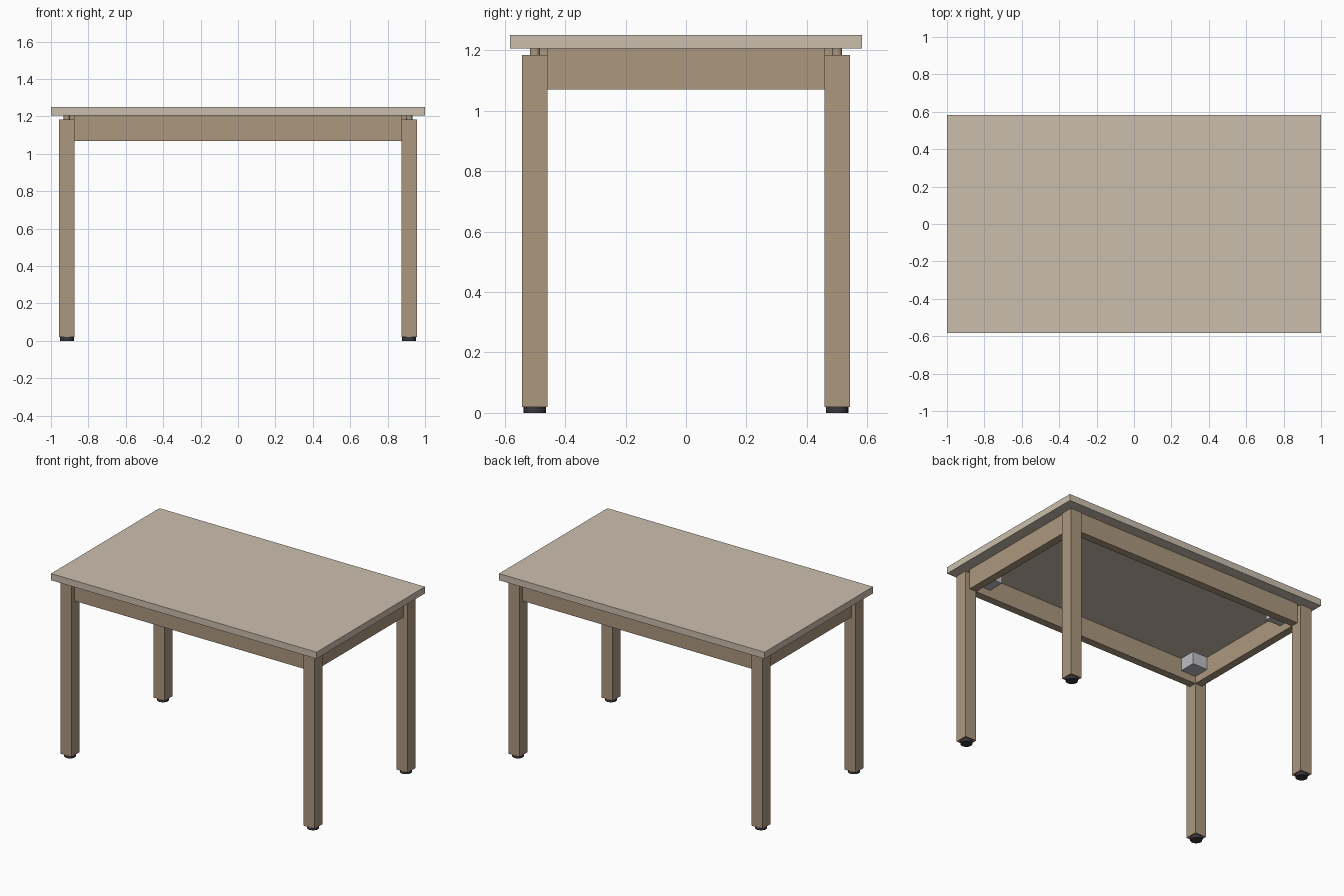
import bpy

if "Cube" in bpy.data.objects:
    bpy.data.objects.remove(bpy.data.objects["Cube"], do_unlink=True)


def material(name, rgb):
    mat = bpy.data.materials.new(name)
    mat.use_nodes = True
    color = (*rgb, 1)
    mat.diffuse_color = color
    mat.node_tree.nodes["Principled BSDF"].inputs["Base Color"].default_value = color
    return mat


PALE = material("pale wood", (0.60, 0.52, 0.42))
WOOD = material("brown wood", (0.41, 0.31, 0.21))
RUBBER = material("dark rubber", (0.04, 0.04, 0.045))
METAL = material("light grey metal", (0.52, 0.52, 0.55))


def finish(name, mat):
    obj = bpy.context.object
    obj.name = name
    obj.data.materials.append(mat)
    return obj


def box(name, mat, low, high):
    center = [(a + b) / 2 for a, b in zip(low, high)]
    bpy.ops.mesh.primitive_cube_add(size=1, location=center)
    obj = finish(name, mat)
    obj.scale = [b - a for a, b in zip(low, high)]
    bpy.ops.object.transform_apply(location=False, rotation=False, scale=True)
    return obj


def cylinder(name, mat, radius, x, y, low, high):
    bpy.ops.mesh.primitive_cylinder_add(vertices=24, radius=radius, depth=high - low,
                                        location=(x, y, (low + high) / 2))
    obj = finish(name, mat)
    bpy.ops.object.shade_smooth_by_angle()
    return obj


# Main dimensions
TOP_LOW, TOP_HIGH = 1.205, 1.25
LEG_X, LEG_Y, HALF = 0.915, 0.5, 0.042
LEG_LOW, LEG_HIGH = 0.02, 1.185
APRON_LOW = 1.07
SETBACK = 0.032
BLOCK, BLOCK_LOW = 0.112, 1.12
inner_x, inner_y = LEG_X - HALF, LEG_Y - HALF
outer_x, outer_y = LEG_X + HALF - SETBACK, LEG_Y + HALF - SETBACK

# Table top
box("table_top", PALE, (-1, -0.583, TOP_LOW), (1, 0.583, TOP_HIGH))

# Legs with feet, top pins and corner blocks
for sx, side in ((1, "left"), (-1, "right")):
    for sy, end in ((-1, "front"), (1, "back")):
        tag = f"{end}_{side}"
        x, y = sx * LEG_X, sy * LEG_Y
        box(tag + "_leg", WOOD, (x - HALF, y - HALF, LEG_LOW), (x + HALF, y + HALF, LEG_HIGH))
        cylinder(tag + "_foot", RUBBER, 0.037, x, y, 0, LEG_LOW)
        cylinder(tag + "_pin", WOOD, 0.017, x, y, LEG_HIGH, TOP_LOW)
        bx, by = sx * (inner_x - BLOCK / 2), sy * (inner_y - BLOCK / 2)
        box(tag + "_corner_block", METAL, (bx - BLOCK / 2, by - BLOCK / 2, BLOCK_LOW),
            (bx + BLOCK / 2, by + BLOCK / 2, TOP_LOW))

# Long aprons
for s, end in ((-1, "front"), (1, "back")):
    y0, y1 = sorted((s * inner_y, s * outer_y))
    box(end + "_apron", WOOD, (-inner_x, y0, APRON_LOW), (inner_x, y1, TOP_LOW))

# Short aprons
for s, side in ((1, "left"), (-1, "right")):
    x0, x1 = sorted((s * inner_x, s * outer_x))
    box(side + "_apron", WOOD, (x0, -inner_y, APRON_LOW), (x1, inner_y, TOP_LOW))
